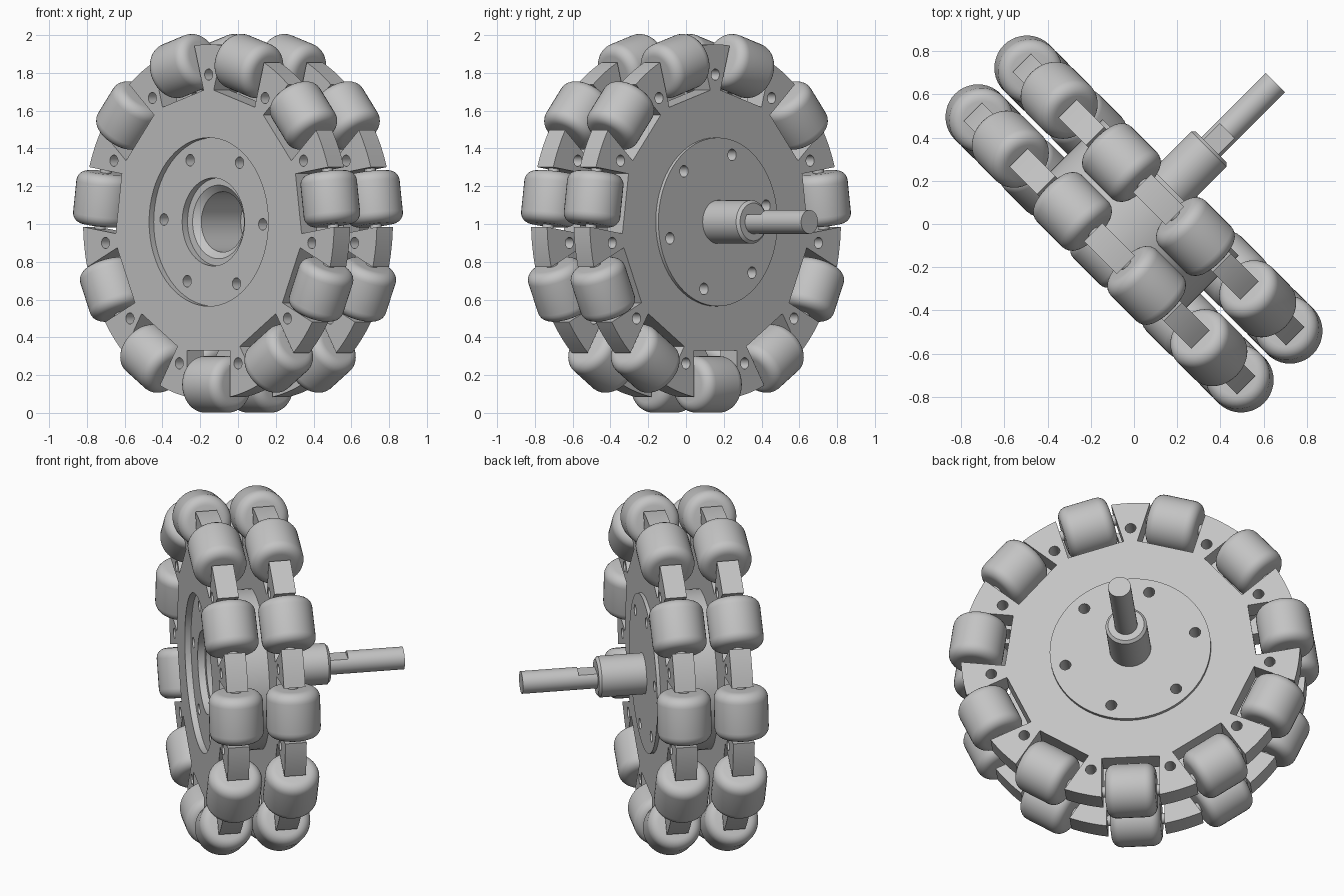
import bpy, bmesh, math
from mathutils import Matrix, Vector

if "Cube" in bpy.data.objects:
    bpy.data.objects.remove(bpy.data.objects["Cube"], do_unlink=True)

COUNT = 11                      # rollers per wheel
STEP = 2 * math.pi / COUNT
ROW = 0.16                      # offset of each wheel along the axle
ROLLER_R, ROLLER_L, ROLLER_AT = 0.15, 0.28, 0.86
# local frame: x across the wheel, y along the axle, z up
PLACE = Matrix.Translation((0, 0, 1.011)) @ Matrix.Rotation(-math.pi / 4, 4, 'Z')

grey = bpy.data.materials.new("plain grey")
grey.use_nodes = True
COLOUR = (0.55, 0.55, 0.55, 1)
grey.diffuse_color = COLOUR
grey.node_tree.nodes["Principled BSDF"].inputs["Base Color"].default_value = COLOUR
parts = []


def add(name, mesh, local=Matrix()):
    ob = bpy.data.objects.new(name, mesh)
    bpy.context.collection.objects.link(ob)
    ob.matrix_world = PLACE @ local
    if not mesh.materials:
        mesh.materials.append(grey)
    parts.append(ob)
    return ob


def to_mesh(bm, name):
    bmesh.ops.recalc_face_normals(bm, faces=bm.faces)
    mesh = bpy.data.meshes.new(name)
    bm.to_mesh(mesh)
    bm.free()
    return mesh


def lathe(name, profile, steps=64):
    """Revolve (radius, along) points around the local y axis."""
    bm = bmesh.new()
    verts = [bm.verts.new((r, a, 0)) for r, a in profile]
    edges = [bm.edges.new(p) for p in zip(verts, verts[1:])]
    bmesh.ops.spin(bm, geom=verts + edges, cent=(0, 0, 0), axis=(0, 1, 0),
                   angle=2 * math.pi, steps=steps)
    bmesh.ops.remove_doubles(bm, verts=bm.verts, dist=1e-5)
    return to_mesh(bm, name)


def cylinder(bm, x, z, radius, y0, y1, segments=24):
    m = Matrix.Translation((x, (y0 + y1) / 2, z)) @ Matrix.Rotation(math.pi / 2, 4, 'X')
    bmesh.ops.create_cone(bm, cap_ends=True, segments=segments, radius1=radius,
                          radius2=radius, depth=y1 - y0, matrix=m)


def carve(ob, cutter_bm):
    """Subtract the cutter and keep only the finished mesh."""
    cutter = bpy.data.objects.new("cutter", to_mesh(cutter_bm, "cutter"))
    bpy.context.collection.objects.link(cutter)
    cutter.matrix_world = ob.matrix_world
    cutter.hide_render = True
    mod = ob.modifiers.new("carve", 'BOOLEAN')
    mod.operation, mod.solver, mod.object = 'DIFFERENCE', 'EXACT', cutter
    bpy.context.view_layer.update()
    done = bpy.data.meshes.new_from_object(
        ob.evaluated_get(bpy.context.evaluated_depsgraph_get()))
    ob.modifiers.clear()
    ob.data = done
    bpy.data.objects.remove(cutter, do_unlink=True)


# Wheel plate outline: arc-ended spokes with square pockets between them
OUTER, POCKET, HALF, THICK = 0.94, 0.68, 0.16, 0.12
bm = bmesh.new()
outline = []
for k in range(COUNT):
    ang = k * STEP
    reach = STEP / 2 - math.asin(HALF / OUTER)
    for i in range(7):
        s = ang - reach + 2 * reach * i / 6
        outline.append((OUTER * math.sin(s), OUTER * math.cos(s)))
    mid = ang + STEP / 2
    for side in (-HALF, HALF):
        outline.append((POCKET * math.sin(mid) + side * math.cos(mid),
                        POCKET * math.cos(mid) - side * math.sin(mid)))
face = bm.faces.new([bm.verts.new((x, -THICK / 2, z)) for x, z in outline])
new = bmesh.ops.extrude_face_region(bm, geom=[face])["geom"]
bmesh.ops.translate(bm, vec=(0, THICK, 0),
                    verts=[v for v in new if isinstance(v, bmesh.types.BMVert)])
front_plate = add("front_wheel_plate", to_mesh(bm, "wheel_plate"),
                  Matrix.Translation((0, -ROW, 0)))
cut = bmesh.new()
cylinder(cut, 0, 0, 0.446, -0.2, 0.2, 64)
for k in range(COUNT):
    cylinder(cut, 0.78 * math.sin(k * STEP), 0.78 * math.cos(k * STEP), 0.03, -0.2, 0.2)
carve(front_plate, cut)
add("back_wheel_plate", front_plate.data, Matrix.Translation((0, ROW, 0)))

# Hub: stepped bore in front, spacer drum, back flange and boss
hub = add("hub", lathe("hub", [
    (0, 0.18), (0.16, 0.18), (0.16, -0.115), (0.195, -0.145), (0.233, -0.145),
    (0.233, -0.185), (0.4465, -0.185), (0.4465, 0.24), (0.115, 0.24),
    (0.115, 0.49), (0.1, 0.505), (0, 0.505)]))
cut = bmesh.new()
for k in range(6):
    for start, y0, y1 in ((-2, -0.3, -0.08), (46.5, 0.1, 0.3)):
        s = math.radians(start + 60 * k)
        cylinder(cut, 0.37 * math.cos(s), 0.37 * math.sin(s), 0.031, y0, y1)
carve(hub, cut)

# Shaft with a flat milled on top beside the boss
shaft = add("shaft", lathe("shaft", [(0, 0.45), (0.063, 0.45), (0.063, 0.925), (0, 0.925)], 48))
cut = bmesh.new()
bmesh.ops.create_cube(cut, size=1, matrix=Matrix.Translation((0, 0.51, 0.09))
                      @ Matrix.Diagonal((0.3, 0.2, 0.1, 1)))
carve(shaft, cut)

# Rollers with rounded rims, each on a short pin
FILLET = 0.055
h = ROLLER_L / 2
rim = [(ROLLER_R - FILLET + FILLET * math.sin(math.pi * i / 12),
        h - FILLET + FILLET * math.cos(math.pi * i / 12)) for i in range(7)]
roller = lathe("roller", [(0, h)] + rim + [(r, -a) for r, a in reversed(rim)] + [(0, -h)], 40)
pin = lathe("roller_pin", [(0, 0.17), (0.03, 0.17), (0.03, -0.17), (0, -0.17)], 16)
for row, y in (("front", -ROW), ("back", ROW)):
    for k in range(COUNT):
        m = (Matrix.Rotation((k + 0.5) * STEP, 4, 'Y')
             @ Matrix.Translation((0, y, ROLLER_AT)) @ Matrix.Rotation(math.pi / 2, 4, 'Z'))
        add(f"{row}_roller_{k + 1}", roller, m)
        add(f"{row}_roller_pin_{k + 1}", pin, m)

# Smooth the round faces, keep the edges crisp
bpy.ops.object.select_all(action='DESELECT')
for ob in parts:
    ob.select_set(True)
bpy.context.view_layer.objects.active = hub
bpy.ops.object.shade_smooth_by_angle(angle=math.radians(30))
